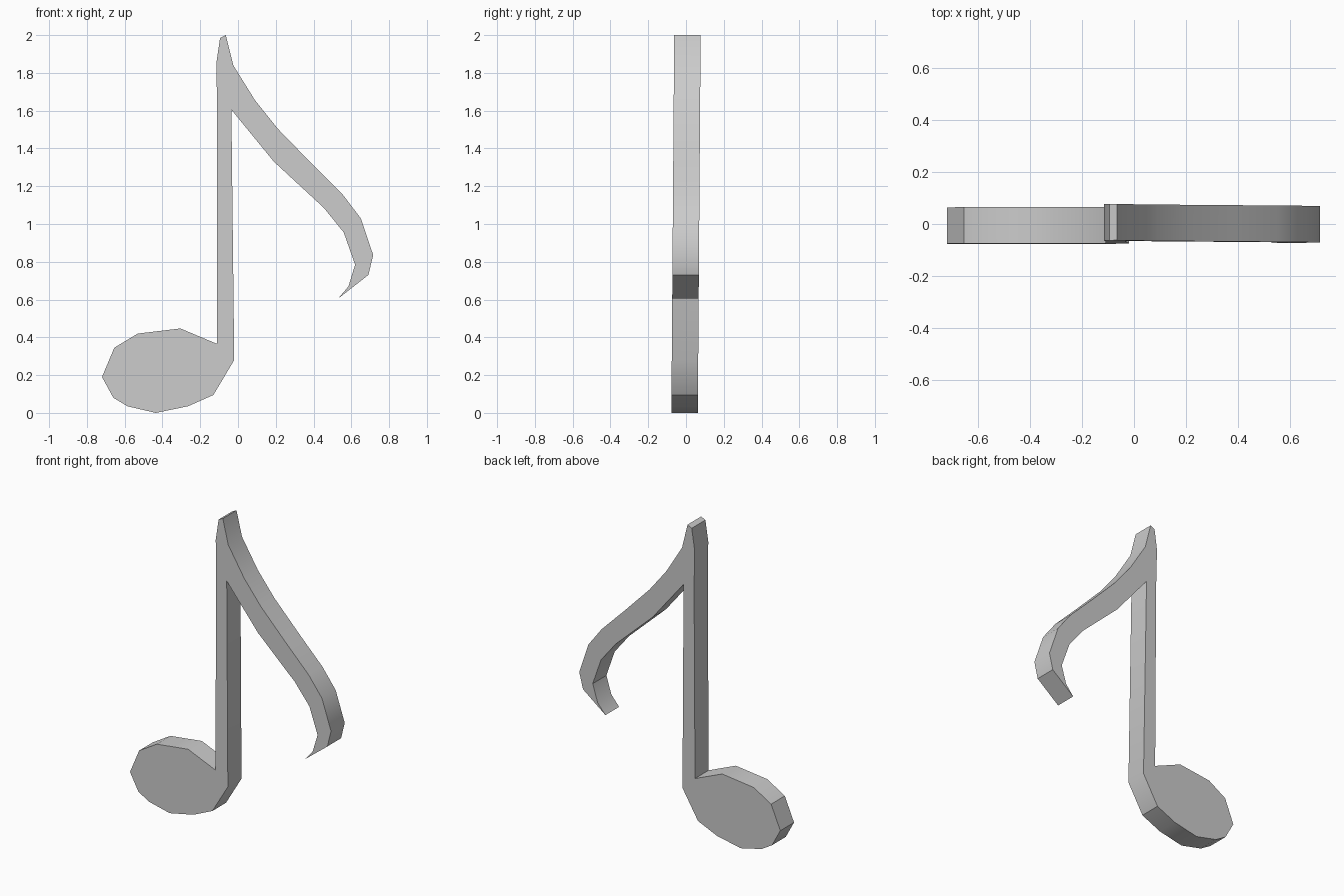
import bpy, bmesh, math

if "Cube" in bpy.data.objects:
    bpy.data.objects.remove(bpy.data.objects["Cube"])

HALF = 0.07      # half thickness
LEAN = 0.0075    # slight backward lean per unit height

# Outline in (x, z): flag tip, flag, stem and oval note head in one silhouette
outline = [
    (-0.065, 2.0), (-0.025, 1.84), (0.09, 1.655), (0.21, 1.505), (0.39, 1.32),
    (0.555, 1.155), (0.65, 1.03), (0.716, 0.835), (0.69, 0.73), (0.53, 0.605),
    (0.585, 0.67), (0.62, 0.785), (0.56, 0.955), (0.455, 1.085), (0.19, 1.33),
    (-0.035, 1.605), (-0.02, 0.28), (-0.13, 0.095), (-0.265, 0.035),
    (-0.435, 0.0), (-0.585, 0.035), (-0.66, 0.08), (-0.72, 0.19),
    (-0.655, 0.345), (-0.53, 0.42), (-0.305, 0.447), (-0.11, 0.365),
    (-0.11, 1.60), (-0.115, 1.85), (-0.095, 1.985),
]

# Front face, extruded straight back to a solid
bm = bmesh.new()
face = bm.faces.new([bm.verts.new((x, -HALF, z)) for x, z in outline])
ext = bmesh.ops.extrude_face_region(bm, geom=[face], use_keep_orig=True)
for v in ext["geom"]:
    if isinstance(v, bmesh.types.BMVert):
        v.co.y = HALF
for v in bm.verts:
    v.co.y += LEAN * (v.co.z - 1)
bmesh.ops.recalc_face_normals(bm, faces=bm.faces[:])

mesh = bpy.data.meshes.new("music_note")
bm.to_mesh(mesh)
bm.free()
note = bpy.data.objects.new("music_note", mesh)
bpy.context.collection.objects.link(note)

# Smooth rim, crisp front and back faces
bpy.context.view_layer.objects.active = note
note.select_set(True)
bpy.ops.object.shade_smooth_by_angle(angle=math.radians(35))
